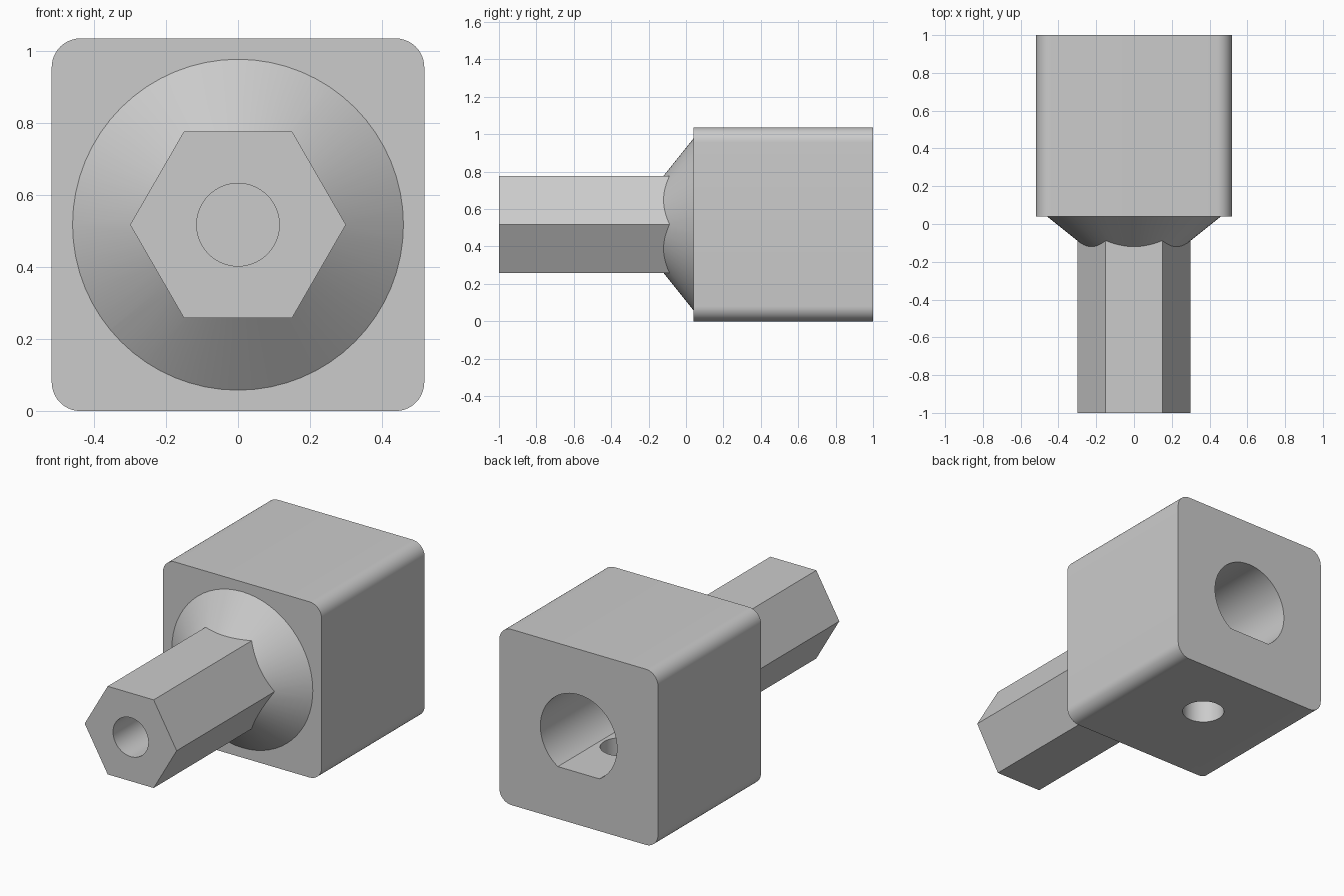
import bpy, bmesh, math

cube = bpy.data.objects.get("Cube")
if cube:
    bpy.data.objects.remove(cube, do_unlink=True)

HALF = 0.518  # half the width of the body, also the height of its axis

grey = bpy.data.materials.new("plain_grey")
grey.use_nodes = True
colour = (0.6, 0.6, 0.6, 1)
grey.diffuse_color = colour
grey.node_tree.nodes["Principled BSDF"].inputs["Base Color"].default_value = colour


def circle(radius, count=64):
    return [(radius * math.cos(math.tau * i / count),
             radius * math.sin(math.tau * i / count)) for i in range(count)]


def rounded_square(half, radius, steps=10):
    points = []
    for k, (sx, sz) in enumerate([(1, 1), (-1, 1), (-1, -1), (1, -1)]):
        for i in range(steps + 1):
            a = math.pi / 2 * (k + i / steps)
            points.append((sx * (half - radius) + radius * math.cos(a),
                           sz * (half - radius) + radius * math.sin(a)))
    return points


def d_shape(radius, flat, count=64):
    # Circle with its bottom sliced off at a flat
    a = math.acos(flat / radius)
    start, sweep = -math.pi / 2 + a, math.tau - 2 * a
    return [(radius * math.cos(start + sweep * i / count),
             radius * math.sin(start + sweep * i / count)) for i in range(count + 1)]


def loft(name, outline, stations):
    # Solid along y: the outline is scaled at each (y, scale) station
    bm = bmesh.new()
    rings = [[bm.verts.new((x * s, y, z * s)) for x, z in outline] for y, s in stations]
    n = len(outline)
    for a, b in zip(rings, rings[1:]):
        for i in range(n):
            bm.faces.new((a[i], a[(i + 1) % n], b[(i + 1) % n], b[i]))
    bm.faces.new(rings[0])
    bm.faces.new(rings[-1])
    bmesh.ops.recalc_face_normals(bm, faces=bm.faces)
    mesh = bpy.data.meshes.new(name)
    bm.to_mesh(mesh)
    bm.free()
    mesh.materials.append(grey)
    obj = bpy.data.objects.new(name, mesh)
    obj.location.z = HALF
    bpy.context.collection.objects.link(obj)
    return obj


def combine(target, other, operation):
    mod = target.modifiers.new(operation, "BOOLEAN")
    mod.operation, mod.solver, mod.object = operation, "EXACT", other
    bpy.context.view_layer.objects.active = target
    bpy.ops.object.modifier_apply(modifier=mod.name)
    bpy.data.objects.remove(other, do_unlink=True)


# Solid parts: square body, conical shoulder, hexagonal shank
adapter = loft("shaft_adapter", rounded_square(HALF, 0.08), [(0.04, 1), (1, 1)])
shoulder = loft("shoulder", circle(0.46), [(-0.168, 0.2 / 0.46), (0.04, 1), (0.1, 1)])
shank = loft("hex_shank", circle(0.3, 6), [(-1, 1), (0.12, 1)])

# Holes: D-shaped bore at the back, blind hole in the shank, screw hole below
bore = loft("bore_cutter", d_shape(0.25, 0.21), [(0.2, 1), (1.1, 1)])
tip_hole = loft("tip_hole_cutter", circle(0.115), [(-1.1, 1), (-0.5, 1)])
screw_hole = loft("screw_hole_cutter", circle(0.115), [(0, 1), (0.6, 1)])
screw_hole.rotation_euler.x = -math.pi / 2
screw_hole.location = (0, 0.6, HALF)
for cutter in (bore, tip_hole, screw_hole):
    cutter.hide_render = True
bpy.context.view_layer.update()

for part in (shoulder, shank):
    combine(adapter, part, "UNION")
for cutter in (bore, tip_hole, screw_hole):
    combine(adapter, cutter, "DIFFERENCE")

bpy.ops.object.select_all(action="DESELECT")
adapter.select_set(True)
bpy.context.view_layer.objects.active = adapter
bpy.ops.object.shade_smooth_by_angle(angle=math.radians(25))
